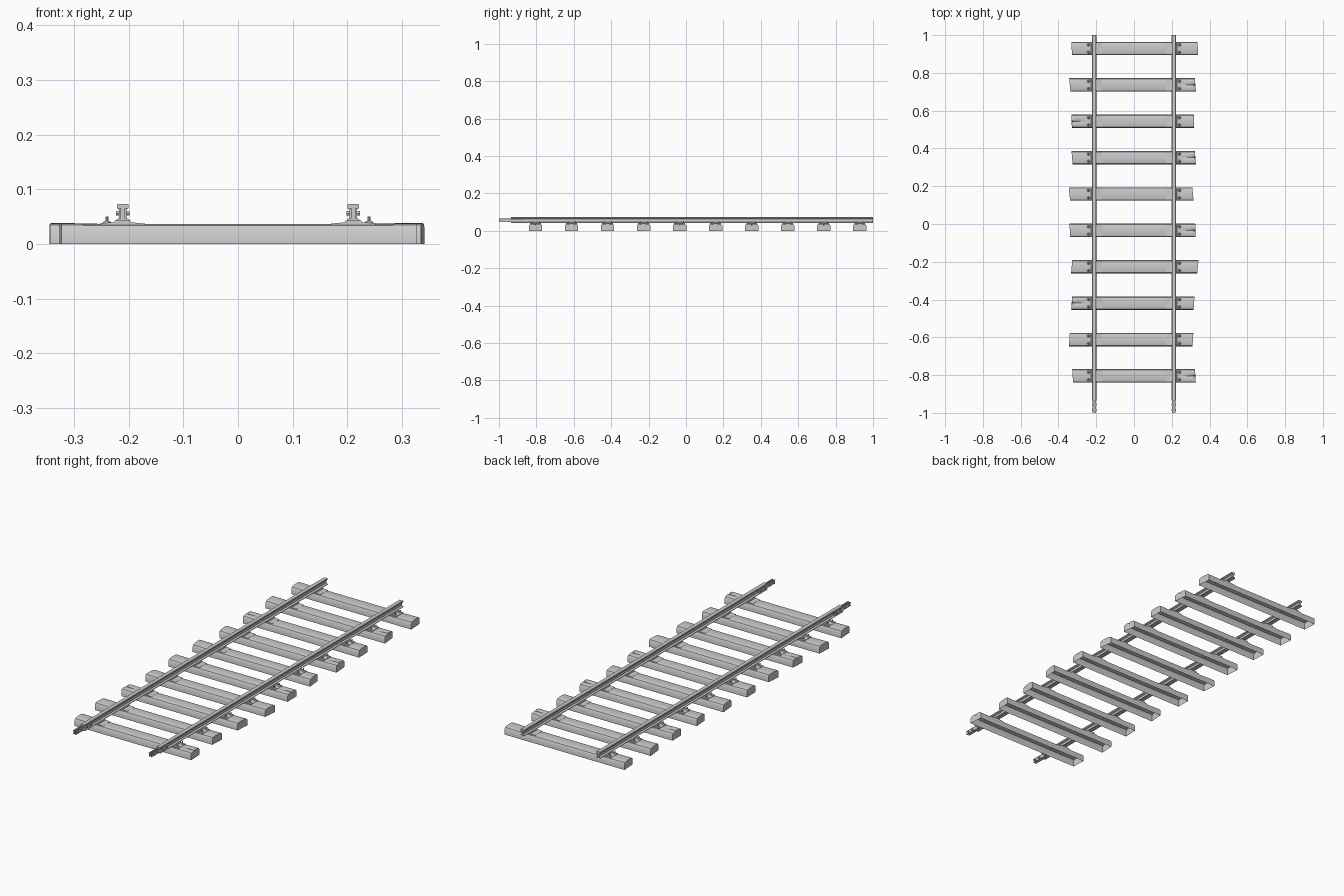
import bpy, bmesh, math, random
from mathutils import Matrix, Vector

if "Cube" in bpy.data.objects:
    bpy.data.objects.remove(bpy.data.objects["Cube"])

random.seed(4)
grey = bpy.data.materials.new("light_grey")
grey.diffuse_color = (0.6, 0.6, 0.6, 1)
grey.use_nodes = True
grey.node_tree.nodes["Principled BSDF"].inputs["Base Color"].default_value = grey.diffuse_color


def finish(name, bm, smooth=True):
    bmesh.ops.recalc_face_normals(bm, faces=bm.faces)
    me = bpy.data.meshes.new(name)
    bm.to_mesh(me)
    bm.free()
    me.materials.append(grey)
    ob = bpy.data.objects.new(name, me)
    bpy.context.collection.objects.link(ob)
    if smooth:
        bpy.context.view_layer.objects.active = ob
        ob.select_set(True)
        bpy.ops.object.shade_smooth_by_angle(angle=math.radians(35))
        ob.select_set(False)
    return ob


def extrude_y(bm, profile, y0, y1):
    """Closed x/z outline swept along y, capped at both ends."""
    a = [bm.verts.new((x, y0, z)) for x, z in profile]
    b = [bm.verts.new((x, y1, z)) for x, z in profile]
    n = len(a)
    for i in range(n):
        bm.faces.new((a[i], a[(i + 1) % n], b[(i + 1) % n], b[i]))
    bm.faces.new(a)
    bm.faces.new(b)


def cylinder(bm, loc, r1, r2, depth, sides, rot=Matrix()):
    bmesh.ops.create_cone(bm, cap_ends=True, segments=sides, radius1=r1, radius2=r2,
                          depth=depth, matrix=Matrix.Translation(Vector(loc)) @ rot)


# Hollow wooden sleepers: left end, right end, side of the split end
SLEEPERS = [(-.33, .338, 0), (-.34, .325, 1), (-.33, .318, -1), (-.328, .325, 1),
            (-.342, .312, 0), (-.34, .325, 1), (-.33, .338, 0), (-.33, .318, -1),
            (-.342, .312, 0), (-.325, .325, 1)]
SECTION = [(-.0355, 0), (-.0355, .027), (-.031, .0335), (-.022, .036), (-.005, .0368),
           (0, .0368), (.005, .0368), (.022, .036), (.031, .0335), (.0355, .027), (.0355, 0)]


def sleeper(index, y, left, right, split):
    bm = bmesh.new()
    rings = []
    stations = [left, left + .02, left + .075, -.15, .15, right - .075, right - .02, right]
    skew = random.uniform(-.004, .004)
    for k, x in enumerate(stations):
        end = k in (0, 7)
        near_end = k in (0, 1, 6, 7)
        ring = []
        for j, (py, pz) in enumerate(SECTION):
            z, dx = pz, 0
            if near_end and z > 0:
                z += .0012
            if end:
                dx = py / .036 * skew
            if j == 5 and near_end and split == (1 if k > 3 else -1):
                z -= .009 if end else .005
            ring.append(bm.verts.new((x + dx, y + py, z)))
        rings.append(ring)
    for a, b in zip(rings, rings[1:]):
        for j in range(len(SECTION) - 1):
            bm.faces.new((a[j], a[j + 1], b[j + 1], b[j]))
    bm.faces.new(rings[0])
    bm.faces.new(rings[-1])
    finish(f"sleeper_{index}", bm)


sleeper_y = [.929 - .1926 * i for i in range(10)]
for i, (y, data) in enumerate(zip(sleeper_y, SLEEPERS)):
    sleeper(i + 1, y, *data)

# Half outline of the rail, mirrored to give foot, web and head
HALF = [(.0115, .042), (.0115, .0445), (.0035, .0485), (.003, .062),
        (.0105, .0655), (.011, .0715), (.0095, .0728)]

for side, label in ((-1, "left"), (1, "right")):
    cx = side * .211
    bm = bmesh.new()
    outline = [(cx + x, z) for x, z in HALF] + [(cx - x, z) for x, z in reversed(HALF)]
    extrude_y(bm, outline, -.935, 1)
    finish(label + "_rail", bm)

    # Joint plates gripping the web, with bolts
    bm = bmesh.new()
    turn = Matrix.Rotation(math.pi / 2, 4, 'Y')
    for s in (-1, 1):
        plate = [(cx + s * x, z) for x, z in
                 ((.0031, .047), (.008, .047), (.0065, .051), (.0065, .061), (.009, .066), (.0031, .066))]
        extrude_y(bm, plate, -1, -.87)
        for y in (-.985, -.955, -.915, -.885):
            cylinder(bm, (cx + s * .009, y, .056), .005, .005, .007, 6, turn)
    finish(label + "_joint_plates", bm, False)

    # Bearing plates and chairs under the rail, with spikes outside it
    plates, spikes = bmesh.new(), bmesh.new()
    for y in sleeper_y:
        base = [(side * x, z) for x, z in
                ((.17, .035), (.17, .0372), (.195, .0395), (.197, .043), (.225, .043),
                 (.228, .0395), (.252, .038), (.252, .035))]
        extrude_y(plates, base, y - .029, y + .029)
        for dy in (-.02, .02):
            x = side * .24
            cylinder(spikes, (x, y + dy, .040), .009, .005, .004, 8)
            cylinder(spikes, (x, y + dy, .046), .003, .0025, .009, 8)
    finish(label + "_bearing_plates", plates, False)
    finish(label + "_spikes", spikes)
